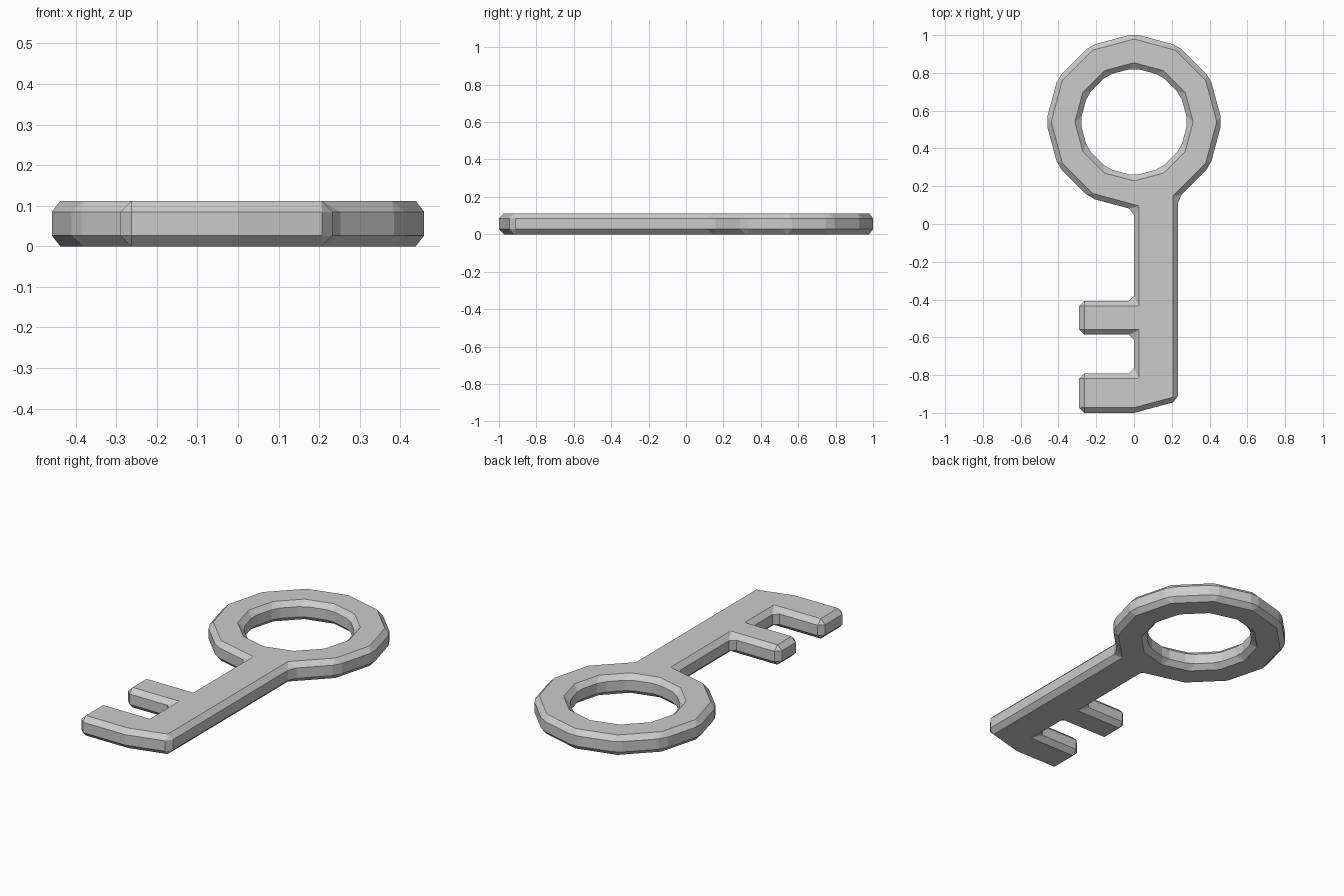
import bpy, bmesh
from math import cos, sin, radians

if "Cube" in bpy.data.objects:
    bpy.data.objects.remove(bpy.data.objects["Cube"])

SIDES, CENTRE_Y, R_OUT, R_IN = 12, 0.541, 0.466, 0.285
THICK, CHAMFER = 0.112, 0.027

bm = bmesh.new()


def circle(r):
    return [bm.verts.new((r * cos(radians(30 * i)), CENTRE_Y + r * sin(radians(30 * i)), 0))
            for i in range(SIDES)]


# Bow: flat 12-sided ring
outer, inner = circle(R_OUT), circle(R_IN)
for i in range(SIDES):
    j = (i + 1) % SIDES
    bm.faces.new((outer[i], outer[j], inner[j], inner[i]))

# Shaft: grown downwards from one ring segment, keeping its slant
left, right = outer[9], outer[10]
slant = right.co.y - left.co.y
rows = [left]
for y in (-0.408, -0.586, -0.792, -1.0):
    a = bm.verts.new((0, y, 0))
    b = bm.verts.new((right.co.x, y + slant, 0))
    bm.faces.new((left, a, b, right))
    left, right = a, b
    rows.append(a)

# Two teeth on the left side of the shaft
for top, bottom in ((rows[1], rows[2]), (rows[3], rows[4])):
    tips = [bm.verts.new((-0.29, v.co.y, 0)) for v in (top, bottom)]
    bm.faces.new((top, tips[0], tips[1], bottom))

# Thickness
bmesh.ops.recalc_face_normals(bm, faces=bm.faces[:])
res = bmesh.ops.extrude_face_region(bm, geom=bm.faces[:], use_keep_orig=True)
for v in res["geom"]:
    if isinstance(v, bmesh.types.BMVert):
        v.co.z = THICK
bmesh.ops.recalc_face_normals(bm, faces=bm.faces[:])

mesh = bpy.data.meshes.new("key")
bm.to_mesh(mesh)
bm.free()
key = bpy.data.objects.new("key", mesh)
bpy.context.collection.objects.link(key)

# Chamfer on every real edge
bev = key.modifiers.new("chamfer", "BEVEL")
bev.width = CHAMFER
bev.segments = 1
bev.limit_method = "ANGLE"
bev.angle_limit = radians(25)
